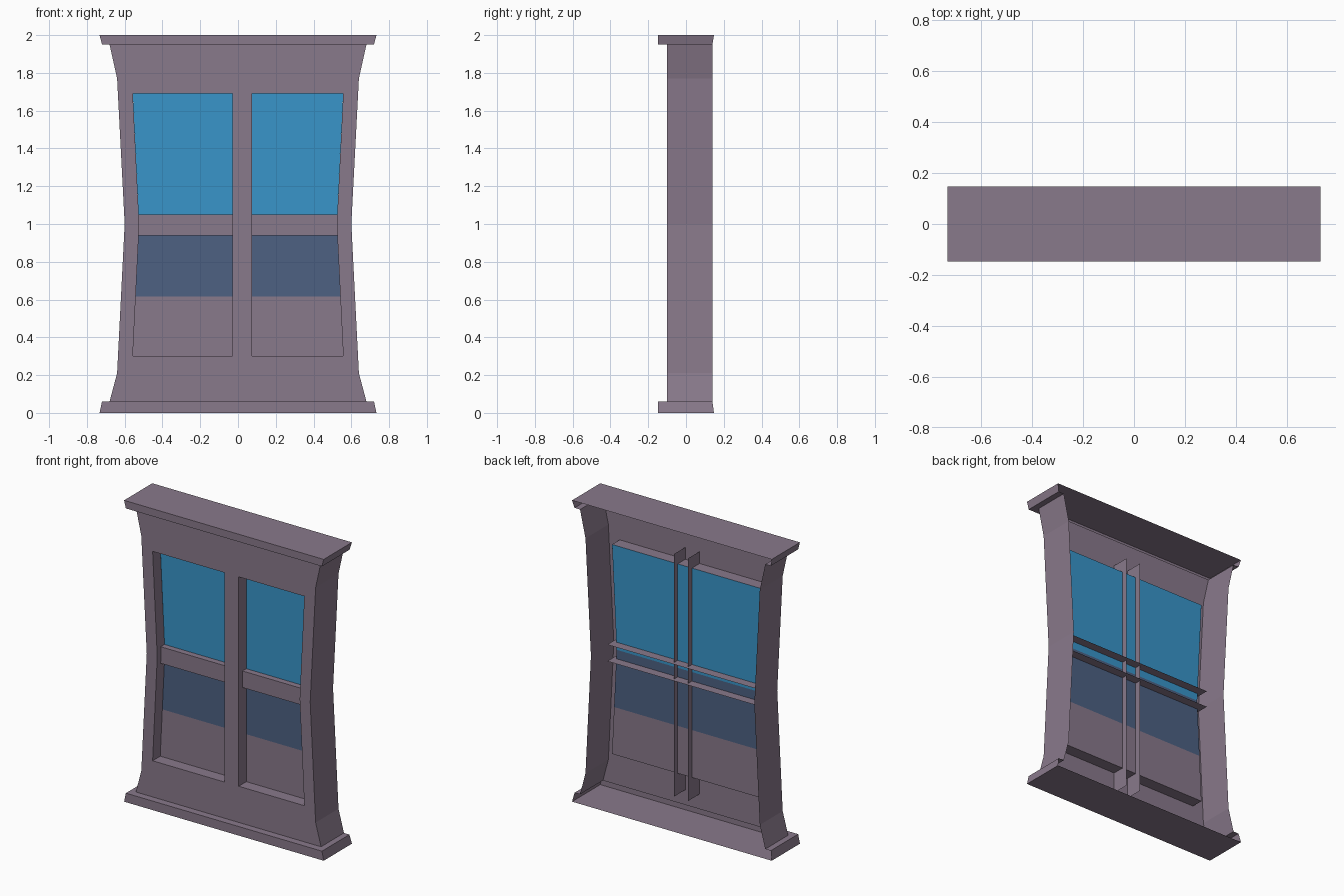
import bpy, bmesh

if "Cube" in bpy.data.objects:
    bpy.data.objects.remove(bpy.data.objects["Cube"])


def material(name, rgb):
    m = bpy.data.materials.new(name)
    m.diffuse_color = (*rgb, 1)
    m.use_nodes = True
    m.node_tree.nodes["Principled BSDF"].inputs["Base Color"].default_value = m.diffuse_color
    return m


PURPLE = material("dusty purple", (0.250, 0.192, 0.258))
BLUE = material("sky blue", (0.040, 0.300, 0.590))
NAVY = material("slate blue", (0.074, 0.119, 0.225))


def build(name, polygons, mats=(PURPLE,), indices=None):
    """Make an object from separate polygons, welded together."""
    bm = bmesh.new()
    for i, poly in enumerate(polygons):
        f = bm.faces.new([bm.verts.new(p) for p in poly])
        f.material_index = indices[i] if indices else 0
    bmesh.ops.remove_doubles(bm, verts=bm.verts, dist=1e-5)
    bmesh.ops.recalc_face_normals(bm, faces=bm.faces)
    me = bpy.data.meshes.new(name)
    bm.to_mesh(me)
    bm.free()
    for m in mats:
        me.materials.append(m)
    ob = bpy.data.objects.new(name, me)
    bpy.context.collection.objects.link(ob)
    return ob


FRONT, BACK, CAP, PANE = -0.10, 0.14, 0.148, -0.02
# half widths (x, z) of the curved frame and of the opening
outer = [(0.68, 0.06), (0.64, 0.21), (0.60, 1.0), (0.64, 1.77), (0.68, 1.95)]
inner = [(0.557, 0.30), (0.523, 1.0), (0.557, 1.69)]


def inner_x(z):
    return 0.523 + 0.034 * abs(z - 1.0) / 0.695


def walls(profile, y0, y1, s):
    return [[(s * a[0], y0, a[1]), (s * b[0], y0, b[1]),
             (s * b[0], y1, b[1]), (s * a[0], y1, a[1])]
            for a, b in zip(profile, profile[1:])]


# frame: front face with opening, side walls and window reveals, open back
frame = []
for s in (-1, 1):
    half = ([(0, 0.06)] + outer + [(0, 1.95), (0, 1.69)]
            + inner[::-1] + [(0, 0.30)])
    frame.append([(s * x, FRONT, z) for x, z in half])
    frame += walls(outer, FRONT, BACK, s)
    frame += walls([(0, 0.30)] + inner + [(0, 1.69)], FRONT, PANE, s)
build("window_frame", frame)


# top and bottom caps: tapered trays, open at the back
def cap(name, z_out, z_in):
    w, v, b = 0.733, 0.72, 0.68
    polys = [[(-w, -CAP, z_out), (w, -CAP, z_out), (w, CAP, z_out), (-w, CAP, z_out)],
             [(-w, -CAP, z_out), (w, -CAP, z_out), (v, -CAP, z_in), (-v, -CAP, z_in)],
             [(-v, -CAP, z_in), (v, -CAP, z_in), (v, FRONT, z_in), (-v, FRONT, z_in)]]
    for s in (-1, 1):
        polys.append([(s * w, -CAP, z_out), (s * w, CAP, z_out),
                      (s * v, BACK, z_in), (s * v, FRONT, z_in), (s * v, -CAP, z_in)])
        polys.append([(s * v, FRONT, z_in), (s * v, BACK, z_in),
                      (s * b, BACK, z_in), (s * b, FRONT, z_in)])
    build(name, polys)


cap("top_cap", 2.0, 1.95)
cap("bottom_sill", 0.0, 0.06)

# glass: one hourglass sheet in three colour bands
levels = [0.30, 0.615, 1.0, 1.69]
bands = [[(-inner_x(a), PANE, a), (inner_x(a), PANE, a),
          (inner_x(b), PANE, b), (-inner_x(b), PANE, b)]
         for a, b in zip(levels, levels[1:])]
build("window_panes", bands, (PURPLE, NAVY, BLUE), (0, 1, 2))

# upright bar: front strip and two deep side plates
L, R = -0.03, 0.075
upright = [[(L, FRONT, 0.30), (R, FRONT, 0.30), (R, FRONT, 1.69), (L, FRONT, 1.69)]]
for x in (L, R):
    upright.append([(x, FRONT, 0.16), (x, 0.02, 0.16), (x, 0.02, 1.77), (x, FRONT, 1.77)])
build("upright_bar", upright)

# cross bar: slightly recessed front strip and two deep plates
Y0, Y1, W = -0.06, 0.04, 0.55
cross = [[(-W, Y0, 0.94), (W, Y0, 0.94), (W, Y0, 1.05), (-W, Y0, 1.05)]]
for z in (0.94, 1.05):
    cross.append([(-W, Y0, z), (W, Y0, z), (W, Y1, z), (-W, Y1, z)])
build("cross_bar", cross)
